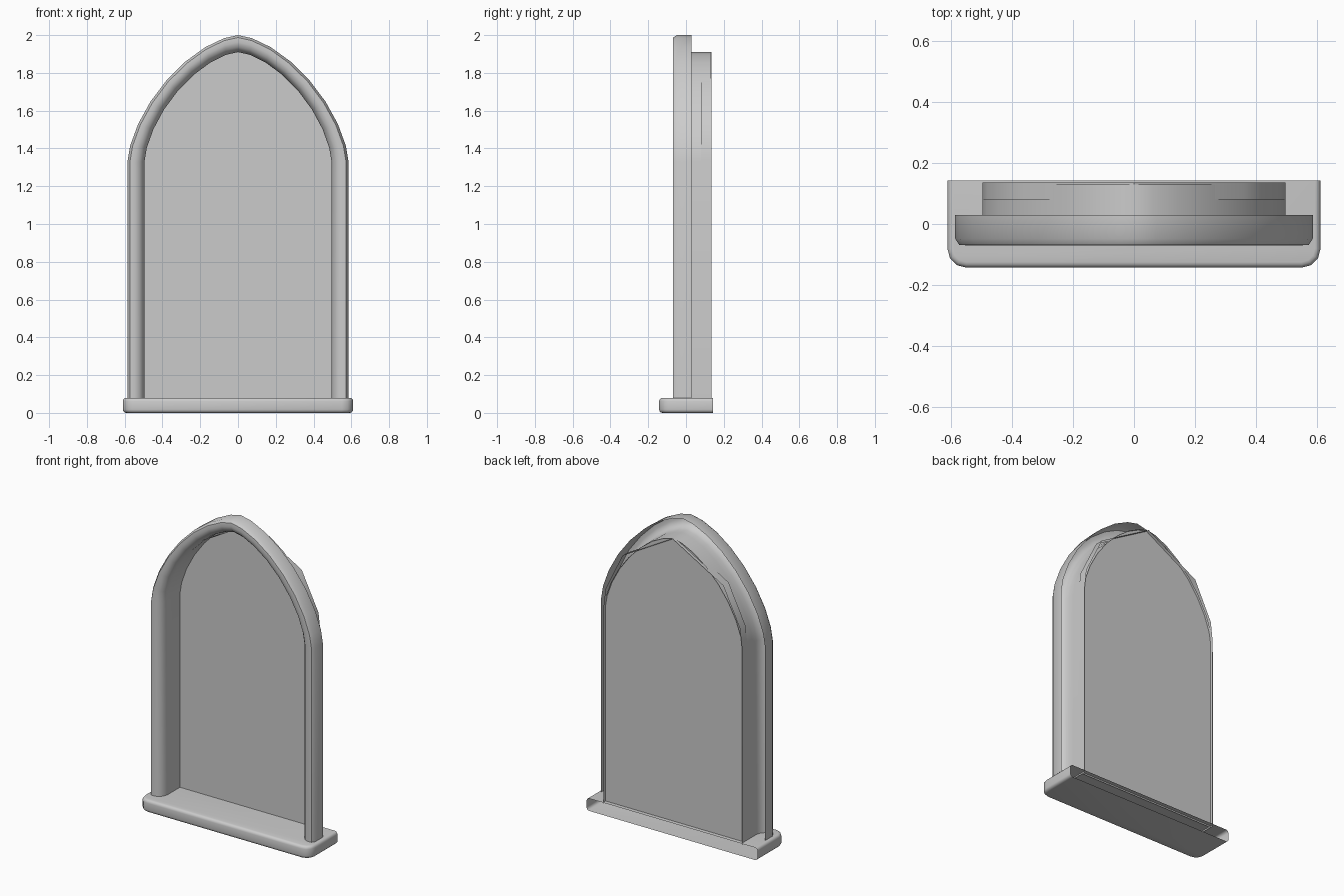
import bpy, bmesh
from math import sin, cos, pi

if "Cube" in bpy.data.objects:
    bpy.data.objects.remove(bpy.data.objects["Cube"])

SPRING, BASE = 1.33, 0.07


def arch(half, rise, n=8, p=1.58):
    """Outline (x, z) of a softly pointed arch, from right foot to left foot."""
    right = []
    for i in range(n):
        t = pi / 2 * i / n
        right.append((half * cos(t) ** (2 / p), SPRING + rise * sin(t) ** (2 / p)))
    return ([(half, BASE)] + right + [(0, SPRING + rise)]
            + [(-x, z) for x, z in reversed(right)] + [(-half, BASE)])


def finish(name, bm, angle=40):
    me = bpy.data.meshes.new(name)
    bm.to_mesh(me)
    bm.free()
    ob = bpy.data.objects.new(name, me)
    bpy.context.collection.objects.link(ob)
    bpy.ops.object.select_all(action='DESELECT')
    bpy.context.view_layer.objects.active = ob
    ob.select_set(True)
    bpy.ops.object.shade_smooth_by_angle(angle=angle * pi / 180)
    return ob


def loft(name, rings):
    """Skin open outlines, each given as (outline, y)."""
    bm = bmesh.new()
    rows = [[bm.verts.new((x, y, z)) for x, z in pts] for pts, y in rings]
    for a, b in zip(rows, rows[1:]):
        for i in range(len(a) - 1):
            bm.faces.new((a[i], a[i + 1], b[i + 1], b[i]))
    return finish(name, bm)


# Rounded frame moulding, open at the back: (distance outside the opening, y)
profile = [(0.09, 0.03), (0.09, -0.048), (0.077, -0.068), (0.052, -0.07),
           (0.027, -0.061), (0.008, -0.04), (0.0, -0.01), (0.0, 0.03)]
loft("frame_moulding", [(arch(0.495 + d, 0.58 + d), y) for d, y in profile])

# Deep reveal behind the frame
opening = arch(0.495, 0.58)
loft("reveal", [(opening, 0.03), (opening, 0.13)])

# Coarse outer lining around the reveal
half = [(0.495, BASE), (0.495, SPRING), (0.48, 1.46), (0.36, 1.705)]
lining = half + [(0, 1.91)] + [(-x, z) for x, z in reversed(half)]
loft("reveal_lining", [(lining, 0.08), (lining, 0.135)])

# Flat panel filling the opening
bm = bmesh.new()
bm.faces.new([bm.verts.new((x, 0.115, z)) for x, z in opening])
finish("back_panel", bm)

# Sill: rounded shell, open at the back
bm = bmesh.new()
bmesh.ops.create_cube(bm, size=1)
for v in bm.verts:
    v.co.x *= 1.22
    v.co.y *= 0.285
    v.co.z = (v.co.z + 0.5) * 0.08
corners = [e for e in bm.edges if all(v.co.y < 0 for v in e.verts)
           and abs(e.verts[0].co.z - e.verts[1].co.z) > 0.01]
bmesh.ops.bevel(bm, geom=corners, offset=0.06, segments=3, profile=0.5, affect='EDGES')
back = [f for f in bm.faces if f.normal.y > 0.9]
rim = [e for e in bm.edges if abs(e.verts[0].co.z - e.verts[1].co.z) < 1e-4
       and not all(v.co.y > 0.1 for v in e.verts)]
bmesh.ops.bevel(bm, geom=rim, offset=0.018, segments=3, profile=0.5, affect='EDGES')
bm.normal_update()
back = [f for f in bm.faces if f.normal.y > 0.9]
bmesh.ops.delete(bm, geom=back, context='FACES')
finish("sill", bm)
